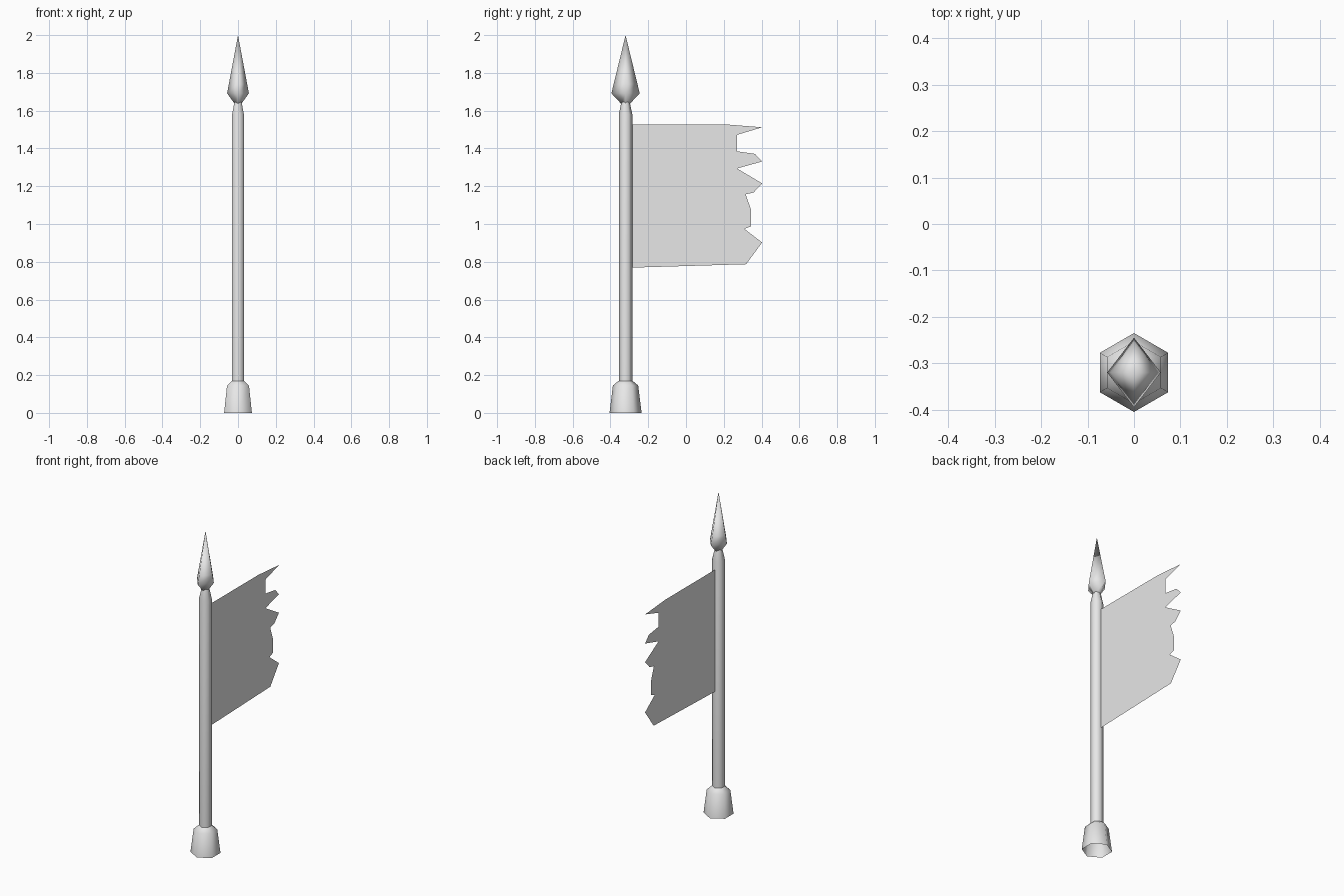
import bpy, bmesh, math

if "Cube" in bpy.data.objects:
    bpy.data.objects.remove(bpy.data.objects["Cube"])

POLE_Y = -0.32

grey = bpy.data.materials.new("light_grey")
grey.use_nodes = True
grey.diffuse_color = (0.8, 0.8, 0.8, 1)
grey.node_tree.nodes["Principled BSDF"].inputs["Base Color"].default_value = (0.8, 0.8, 0.8, 1)


def finish(name, bm, smooth):
    mesh = bpy.data.meshes.new(name)
    for face in bm.faces:
        face.smooth = smooth
    bm.to_mesh(mesh)
    bm.free()
    mesh.materials.append(grey)
    obj = bpy.data.objects.new(name, mesh)
    bpy.context.collection.objects.link(obj)
    return obj


def turned(name, sides, profile, x_scale=1.0):
    """Open stack of rings around the pole axis; radius 0 makes a tip."""
    bm = bmesh.new()
    rings = []
    for r, z in profile:
        count = sides if r > 0 else 1
        ring = []
        for i in range(count):
            a = math.pi / 2 + math.tau * i / sides
            ring.append(bm.verts.new((r * x_scale * math.cos(a), POLE_Y + r * math.sin(a), z)))
        rings.append(ring)
    for low, high in zip(rings, rings[1:]):
        for i in range(sides):
            j = (i + 1) % sides
            if len(high) == 1:
                bm.faces.new((low[i], low[j], high[0]))
            else:
                bm.faces.new((low[i], low[j], high[j], high[i]))
    return finish(name, bm, True)


# Hollow hexagonal foot, shaft with a narrowed neck, and four-sided point
turned("base_socket", 6, [(0.085, 0), (0.067, 0.145), (0.037, 0.17)])
turned("pole", 6, [(0.036, 0.165), (0.036, 1.58), (0.022, 1.645)])
turned("spearhead", 4, [(0.022, 1.635), (0.075, 1.692), (0.063, 1.741), (0, 2)], 0.77)

# Torn banner: ragged outer edge from top to bottom
outline = [
    (0.2, 1.528), (0.403, 1.512), (0.27, 1.472), (0.27, 1.385), (0.365, 1.371),
    (0.403, 1.331), (0.27, 1.294), (0.27, 1.233), (0.403, 1.215), (0.358, 1.167),
    (0.27, 1.146), (0.27, 1.052), (0.344, 1.075), (0.344, 0.988), (0.27, 0.958),
    (0.27, 0.877), (0.403, 0.902), (0.318, 0.787), (-0.287, 0.769),
]
# Gaps beside the pole leave four fastening tabs
for low, high in [(0.87, 0.985), (1.083, 1.215), (1.315, 1.43)]:
    outline += [(-0.287, low), (-0.255, low), (-0.255, high), (-0.287, high)]
outline.append((-0.287, 1.528))

bm = bmesh.new()
cloth = bm.faces.new([bm.verts.new((0, y, z)) for y, z in reversed(outline)])
bmesh.ops.triangulate(bm, faces=[cloth])
finish("banner", bm, False)
